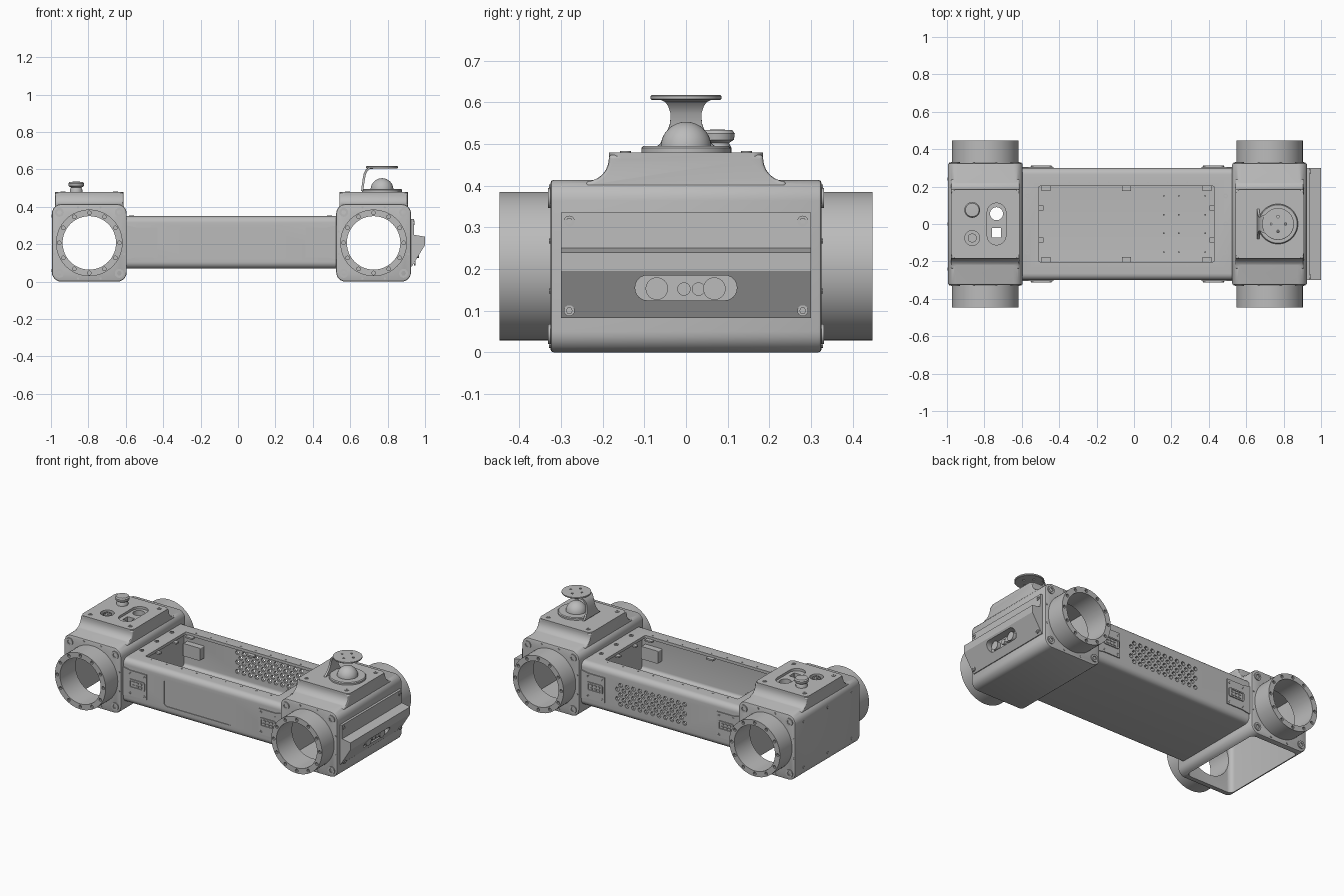
import bpy, bmesh
from math import sin, cos, pi, radians
from mathutils import Vector, Matrix

if "Cube" in bpy.data.objects:
    bpy.data.objects.remove(bpy.data.objects["Cube"])

grey = bpy.data.materials.new("satin grey")
grey.use_nodes = True
grey.diffuse_color = (0.5, 0.5, 0.5, 1)
grey.node_tree.nodes["Principled BSDF"].inputs["Base Color"].default_value = (0.5, 0.5, 0.5, 1)

AXES = {"x": lambda u, v, d: (d, u, v), "y": lambda u, v, d: (u, d, v), "z": lambda u, v, d: (u, v, d)}


def circle(u, v, r, n=24):
    return [(u + r * cos(2 * pi * i / n), v + r * sin(2 * pi * i / n)) for i in range(n)]


def rounded(u, v, hu, hv, r, n=6):
    """Rounded rectangle outline centred on u, v."""
    pts = []
    for k, (su, sv) in enumerate([(1, 1), (-1, 1), (-1, -1), (1, -1)]):
        for i in range(n + 1):
            a = (k + i / n) * pi / 2
            pts.append((u + su * (hu - r) + r * cos(a), v + sv * (hv - r) + r * sin(a)))
    return pts


def finish(name, bm):
    bmesh.ops.recalc_face_normals(bm, faces=bm.faces)
    mesh = bpy.data.meshes.new(name)
    bm.to_mesh(mesh)
    bm.free()
    mesh.materials.append(grey)
    ob = bpy.data.objects.new(name, mesh)
    bpy.context.collection.objects.link(ob)
    return ob


def prism(name, outlines, axis, lo, hi):
    """Extrude one or more outlines along an axis."""
    bm = bmesh.new()
    for pts in outlines:
        a, b = ([bm.verts.new(AXES[axis](u, v, d)) for u, v in pts] for d in (lo, hi))
        bm.faces.new(a)
        bm.faces.new(b)
        for i in range(len(pts)):
            j = (i + 1) % len(pts)
            bm.faces.new((a[i], a[j], b[j], b[i]))
    return finish(name, bm)


def lathe(name, profile, x, y, n=32):
    """Spin an (r, z) profile around a vertical axis."""
    bm = bmesh.new()
    vs = [bm.verts.new((r, 0, z)) for r, z in profile]
    edges = [bm.edges.new(p) for p in zip(vs, vs[1:])]
    bmesh.ops.spin(bm, geom=vs + edges, cent=(0, 0, 0), axis=(0, 0, 1), angle=2 * pi, steps=n)
    bmesh.ops.remove_doubles(bm, verts=bm.verts, dist=1e-4)
    bmesh.ops.translate(bm, verts=bm.verts, vec=(x, y, 0))
    return finish(name, bm)


def bake(ob):
    dg = bpy.context.evaluated_depsgraph_get()
    mesh = bpy.data.meshes.new_from_object(ob.evaluated_get(dg))
    ob.modifiers.clear()
    ob.data = mesh


def combine(ob, operation, *tools):
    for tool in tools:
        mod = ob.modifiers.new("combine", "BOOLEAN")
        mod.operation, mod.object, mod.solver = operation, tool, "EXACT"
        bake(ob)
        bpy.data.objects.remove(tool)


def bevel(ob, width, segments=3, angle=40):
    mod = ob.modifiers.new("bevel", "BEVEL")
    mod.width, mod.segments, mod.limit_method = width, segments, "ANGLE"
    mod.angle_limit = radians(angle)
    bake(ob)


def screws(name, spots, axis, surface, r, out):
    """Raised screw collars with a hex socket, facing along the sign of out."""
    ob = prism(name, [circle(u, v, r, 16) for u, v in spots], axis, surface - out, surface + out)
    combine(ob, "DIFFERENCE", prism("socket", [circle(u, v, r * 0.55, 6) for u, v in spots],
                                    axis, surface, surface + 2 * out))


ZC, HALF, SIDE = 0.207, 0.2, 0.325   # hub height, housing half width, housing side
REAR, FRONT = -0.795, 0.725


def corners(u, v, du, dv):
    return [(u + a * du, v + b * dv) for a in (-1, 1) for b in (-1, 1)]


# End housings with hip rings
for label, cx in (("rear", REAR), ("front", FRONT)):
    house = prism(label + "_housing", [rounded(cx, ZC, HALF, ZC, 0.05)], "y", -SIDE, SIDE)
    bevel(house, 0.008, 2, 60)
    flare = [(-0.24 + 0.055 * cos(a), 0.465 + 0.055 * sin(a))
             for a in [-pi / 2 + i * pi / 12 for i in range(7)]] + [(-0.185, 0.474)]
    outline = [(-0.24, 0.36)] + flare + [(-y, z) for y, z in reversed(flare)] + [(0.24, 0.36)]
    tower = prism("tower", [outline], "x", cx - 0.183, cx + 0.183)
    bevel(tower, 0.01, 3, 60)
    lid = prism("lid", [rounded(cx, 0, 0.183, 0.185, 0.03)], "z", 0.462, 0.48)
    combine(house, "UNION", tower, lid)
    floor = -0.05 if label == "rear" else 0.03
    cavity = prism("cavity", [rounded(cx, 0, 0.165, 0.29, 0.03)], "z", floor, 0.38)
    bore = prism("bore", [circle(cx, ZC, 0.143, 48)], "y", -0.5, 0.5)
    combine(house, "DIFFERENCE", cavity, bore)
    if label == "rear":
        # Control recess, ports and socket in the rear lid
        combine(house, "DIFFERENCE",
                prism("recess", [rounded(-0.735, 0, 0.05, 0.112, 0.049)], "z", 0.465, 0.6),
                prism("ports", [circle(-0.735, 0.055, 0.035),
                                rounded(-0.735, -0.047, 0.025, 0.025, 0.003)], "z", 0.3, 0.6),
                prism("jack", [circle(-0.865, -0.075, 0.04)], "z", 0.455, 0.6))
        prism("jack_core", [circle(-0.865, -0.075, 0.024)], "z", 0.45, 0.475)
        prism("jack_pins", [circle(u, v, 0.005, 8) for u, v in corners(-0.865, -0.075, 0.01, 0.01)],
              "z", 0.47, 0.48)
    for s, side in ((-1, "right"), (1, "left")):
        ring = prism(f"{label}_{side}_hip_ring", [circle(cx, ZC, 0.178, 64)], "y", s * 0.3, s * 0.447)
        combine(ring, "DIFFERENCE",
                prism("bore", [circle(cx, ZC, 0.143, 48)], "y", s * 0.25, s * 0.5),
                prism("bolt_holes", [circle(*p, 0.01, 10) for p in circle(cx, ZC, 0.161, 12)],
                      "y", s * 0.43, s * 0.5))
        screws(f"{label}_{side}_housing_bolts", corners(cx, ZC, 0.16, 0.163), "y",
               s * SIDE, 0.024, s * 0.006)
        dots = [(cx + a, ZC + b) for a, b in corners(0, 0, 0.187, 0.06) + corners(0, 0, 0.06, 0.19)]
        prism(f"{label}_{side}_pins", [circle(*p, 0.006, 8) for p in dots], "y",
              s * 0.32, s * 0.328)
    screws(label + "_lid_screws", corners(cx, 0, 0.14, 0.145), "z", 0.48, 0.013, 0.003)

prism("rear_face_screws", [circle(y, z, 0.008, 10) for z in (0.06, 0.35) for y in (-0.24, 0, 0.24)],
      "x", REAR - HALF - 0.003, REAR - HALF + 0.01)

# Hollow body beam with open top
beam = prism("body_beam", [rounded(0, 0.21, 0.3, 0.14, 0.035)], "x", -0.6, 0.53)
combine(beam, "DIFFERENCE", prism("hollow", [rounded(0, 0.21, 0.28, 0.122, 0.02)], "x", -0.575, 0.505))
combine(beam, "DIFFERENCE", prism("opening", [rounded(-0.04, 0, 0.468, 0.202, 0.006)], "z", 0.25, 0.5))
vent = [circle(-0.2 + 0.045 * i + 0.0225 * (j % 2), 0.15 + 0.03 * j, 0.014, 6)
        for j in range(5) for i in range(11)]
combine(beam, "DIFFERENCE",
        prism("vent", vent, "y", 0.24, 0.4),
        prism("side_panel", [rounded(-0.07, 0.21, 0.24, 0.085, 0.02)], "y", -0.4, -0.296))
prism("beam_end_plates", [rounded(x, 0, 0.012, 0.27, 0.005) for x in (-0.585, 0.515)], "z", 0.1, 0.34)
for x in (-0.57, 0.49):
    screws("beam_top_screws", [(x, y) for y in (-0.15, 0, 0.15)], "z", 0.35, 0.013, 0.004)
prism("rim_tabs", [rounded(x, s * 0.19, 0.025, 0.014, 0.004) for x in (-0.47, -0.04, 0.39) for s in (-1, 1)]
      + [rounded(x, s * 0.085, 0.014, 0.014, 0.004) for x in (-0.497, 0.417) for s in (-1, 1)],
      "z", 0.325, 0.335)
prism("rim_holes", [circle(-0.45 + 0.105 * i, s * 0.222, 0.005, 8) for i in range(9) for s in (-1, 1)],
      "z", 0.345, 0.352)
prism("floor_studs", [circle(x, y, 0.005, 8) for x in (0.16, 0.24, 0.38) for y in (-0.15, -0.05, 0.05, 0.15)],
      "z", 0.08, 0.1)

# Side connector plates near each housing
for s, side in ((-1, "right"), (1, "left")):
    for x0, d, end in ((-0.595, 1, "rear"), (0.525, -1, "front")):
        shape = [(0, 0.12), (0.05, 0.13), (0.165, 0.13), (0.165, 0.29), (0.05, 0.29), (0, 0.3)]
        prism(f"{end}_{side}_connector_plate", [[(x0 + d * u, z) for u, z in shape]], "y", s * 0.29, s * 0.306)
        mid = x0 + d * 0.1
        socket = prism(f"{end}_{side}_connector", [rounded(mid, 0.21, 0.055, 0.028, 0.01)], "y", s * 0.3, s * 0.312)
        combine(socket, "DIFFERENCE", prism("slot", [rounded(mid, 0.21, 0.046, 0.02, 0.006)], "y", s * 0.307, s * 0.4))
        prism(f"{end}_{side}_contacts", [rounded(mid + 0.026 * i, 0.21 + 0.01 * j, 0.01, 0.006, 0.002)
                                         for i in (-1, 0, 1) for j in (-1, 1)], "y", s * 0.3, s * 0.311)
        screws(f"{end}_{side}_connector_screws", corners(mid, 0.21, 0.05, 0.062), "y", s * 0.306, 0.008, s * 0.002)
        prism(f"{end}_{side}_inner_connector", [rounded(mid, 0.21, 0.06, 0.04, 0.005)], "y", s * 0.24, s * 0.285)

# Front sensor panel
side_profile = [(0.9, 0.335), (0.94, 0.335), (0.942, 0.25), (1.0, 0.24), (1.0, 0.195), (0.93, 0.082), (0.9, 0.082)]
panel = prism("sensor_panel", [side_profile], "y", -0.3, 0.3)
combine(panel, "DIFFERENCE", prism("slot", [rounded(0, 0.155, 0.122, 0.03, 0.029)], "x", 0.945, 1.1))
prism("sensor_lenses", [circle(y, 0.153, 0.027) for y in (-0.07, 0.068)], "x", 0.94, 0.967)
prism("sensor_emitters", [circle(y, 0.152, 0.016) for y in (-0.005, 0.03)], "x", 0.94, 0.96)
screws("panel_upper_screws", [(y, 0.315) for y in (-0.28, 0.28)], "x", 0.94, 0.013, 0.004)
screws("panel_lower_screws", [(y, 0.1) for y in (-0.28, 0.28)], "x", 0.945, 0.013, 0.004)

# Emergency button on the rear lid
lathe("stop_button", [(0, 0.47), (0.034, 0.47), (0.034, 0.49), (0.028, 0.502), (0.04, 0.51),
                      (0.042, 0.525), (0.036, 0.533), (0, 0.535)], -0.865, 0.075)

# Dome sensor with shielding disc on the front lid
lathe("dome_base", [(0, 0.47), (0.107, 0.47), (0.107, 0.49), (0.102, 0.495), (0, 0.495)], 0.77, 0, 48)
lathe("dome", [(0.061, 0.485)] + [(0.061 * cos(i * pi / 16), 0.492 + 0.061 * sin(i * pi / 16)) for i in range(8)]
      + [(0, 0.553)], 0.77, 0)
disc = lathe("shield_disc", [(0, 0.605), (0.082, 0.605), (0.085, 0.608), (0.085, 0.615), (0.082, 0.617), (0, 0.617)],
             0.77, 0, 48)
combine(disc, "DIFFERENCE", prism("holes", [circle(*p, 0.007, 10) for p in circle(0.77, 0, 0.04, 4)], "z", 0.59, 0.63))

# Curved arm: (x, z, half width) stations
stations = [(0.664, 0.485, 0.08), (0.666, 0.5, 0.062), (0.669, 0.525, 0.046), (0.673, 0.55, 0.038),
            (0.678, 0.575, 0.037), (0.688, 0.595, 0.043), (0.7, 0.606, 0.05), (0.73, 0.611, 0.06)]
bm = bmesh.new()
rows = [[bm.verts.new((x, s * w, z)) for s in (-1, 1)] for x, z, w in stations]
for a, b in zip(rows, rows[1:]):
    bm.faces.new((a[0], a[1], b[1], b[0]))
arm = finish("shield_arm", bm)
solid = arm.modifiers.new("thickness", "SOLIDIFY")
solid.thickness, solid.offset = 0.012, 0
bake(arm)

# Smooth shading with sharp edges kept
for ob in bpy.context.collection.objects:
    if ob.type == "MESH" and grey.name in ob.data.materials:
        ob.data.shade_smooth()
        ob.data.set_sharp_from_angle(angle=radians(30))
